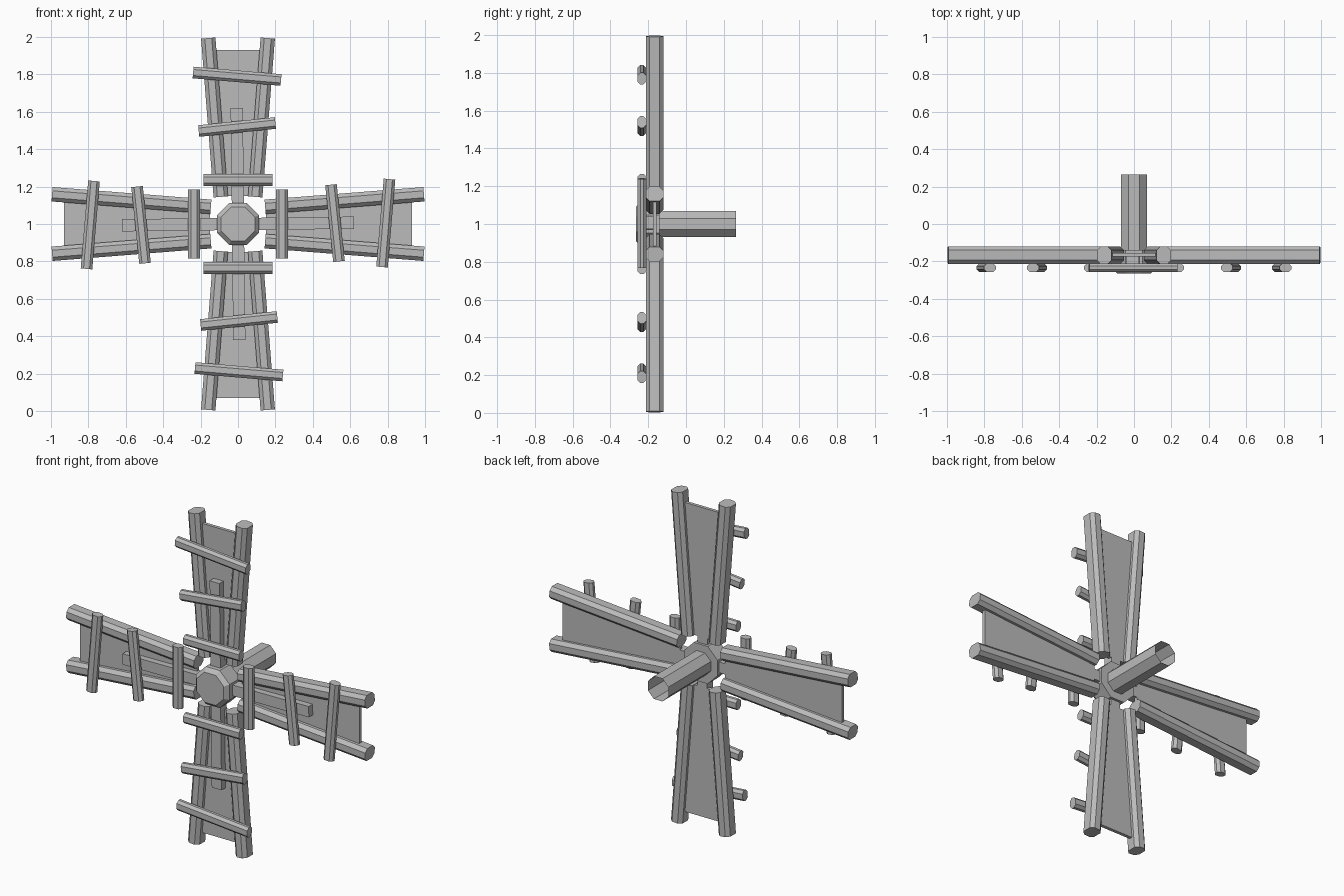
import bpy, bmesh, math
from mathutils import Vector, Matrix

if "Cube" in bpy.data.objects:
    bpy.data.objects.remove(bpy.data.objects["Cube"])

grey = bpy.data.materials.new("weathered_grey")
grey.use_nodes = True
grey.diffuse_color = (0.5, 0.5, 0.5, 1)
grey.node_tree.nodes["Principled BSDF"].inputs["Base Color"].default_value = (0.5, 0.5, 0.5, 1)

CENTRE = Matrix.Translation((0, 0, 1))


def loft(name, rings, matrix, caps=(True, True)):
    """Bridge successive rings of points into a faceted solid."""
    bm = bmesh.new()
    loops = [[bm.verts.new(matrix @ Vector(p)) for p in ring] for ring in rings]
    for a, b in zip(loops, loops[1:]):
        for i in range(len(a)):
            j = (i + 1) % len(a)
            bm.faces.new((a[i], a[j], b[j], b[i]))
    for loop, capped in zip((loops[0], loops[-1]), caps):
        if capped:
            bm.faces.new(loop)
    bmesh.ops.recalc_face_normals(bm, faces=bm.faces)
    mesh = bpy.data.meshes.new(name)
    bm.to_mesh(mesh)
    bm.free()
    mesh.materials.append(grey)
    obj = bpy.data.objects.new(name, mesh)
    bpy.context.collection.objects.link(obj)
    return obj


def beam(name, start, end, width, y_front, y_back, chamfer, matrix):
    """Timber with chamfered edges between two (x, z) points."""
    a, b = Vector((start[0], 0, start[1])), Vector((end[0], 0, end[1]))
    along = (b - a).normalized()
    side = along.cross(Vector((0, 1, 0)))
    w, d, c = width / 2, (y_back - y_front) / 2, chamfer
    mid = Vector((0, (y_front + y_back) / 2, 0))
    if c:
        section = [(w - c, -d), (w, c - d), (w, d - c), (w - c, d),
                   (c - w, d), (-w, d - c), (-w, c - d), (c - w, -d)]
    else:
        section = [(w, -d), (w, d), (-w, d), (-w, -d)]
    rings = [[p + mid + side * u + Vector((0, v, 0)) for u, v in section] for p in (a, b)]
    return loft(name, rings, matrix)


def octagon(radius, y):
    angles = [math.pi / 8 + k * math.pi / 4 for k in range(8)]
    return [(radius * math.cos(t), y, radius * math.sin(t)) for t in angles]


# Four identical sails, each a quarter turn from the last
battens = [((-0.185, 0.235), (0.185, 0.235)),
           ((-0.21, 0.497), (0.2, 0.54)),
           ((-0.24, 0.81), (0.23, 0.77))]
for k, label in enumerate(("top", "left", "bottom", "right")):
    turn = CENTRE @ Matrix.Rotation(k * math.pi / 2, 4, 'Y')
    # Splayed side rails
    for s, hand in ((-1, "a"), (1, "b")):
        beam(f"{label}_sail_rail_{hand}", (s * 0.092, 0.145), (s * 0.159, 0.994),
             0.077, -0.213, -0.12, 0.02, turn)
    # Tapered panel between the rails
    panel = [[(-w, y, r0), (w, y, r0), (v, y, r1), (-v, y, r1)]
             for w, v, r0, r1 in [(0.085, 0.145, 0.15, 0.93)] for y in (-0.175, -0.155)]
    loft(f"{label}_sail_panel", panel, turn)
    # Central spar and crossing battens
    beam(f"{label}_sail_spar", (0, 0.05), (-0.007, 0.62), 0.065, -0.213, -0.155, 0, turn)
    for n, (p, q) in enumerate(battens):
        beam(f"{label}_sail_batten_{n + 1}", p, q, 0.062, -0.257, -0.21, 0.015, turn)

# Hub with a bevelled front, and an open-ended octagonal axle
loft("hub", [octagon(0.098, -0.265), octagon(0.122, -0.24), octagon(0.122, -0.14)], CENTRE)
loft("axle", [octagon(0.074, -0.15), octagon(0.074, 0.265)], CENTRE, (True, False))
